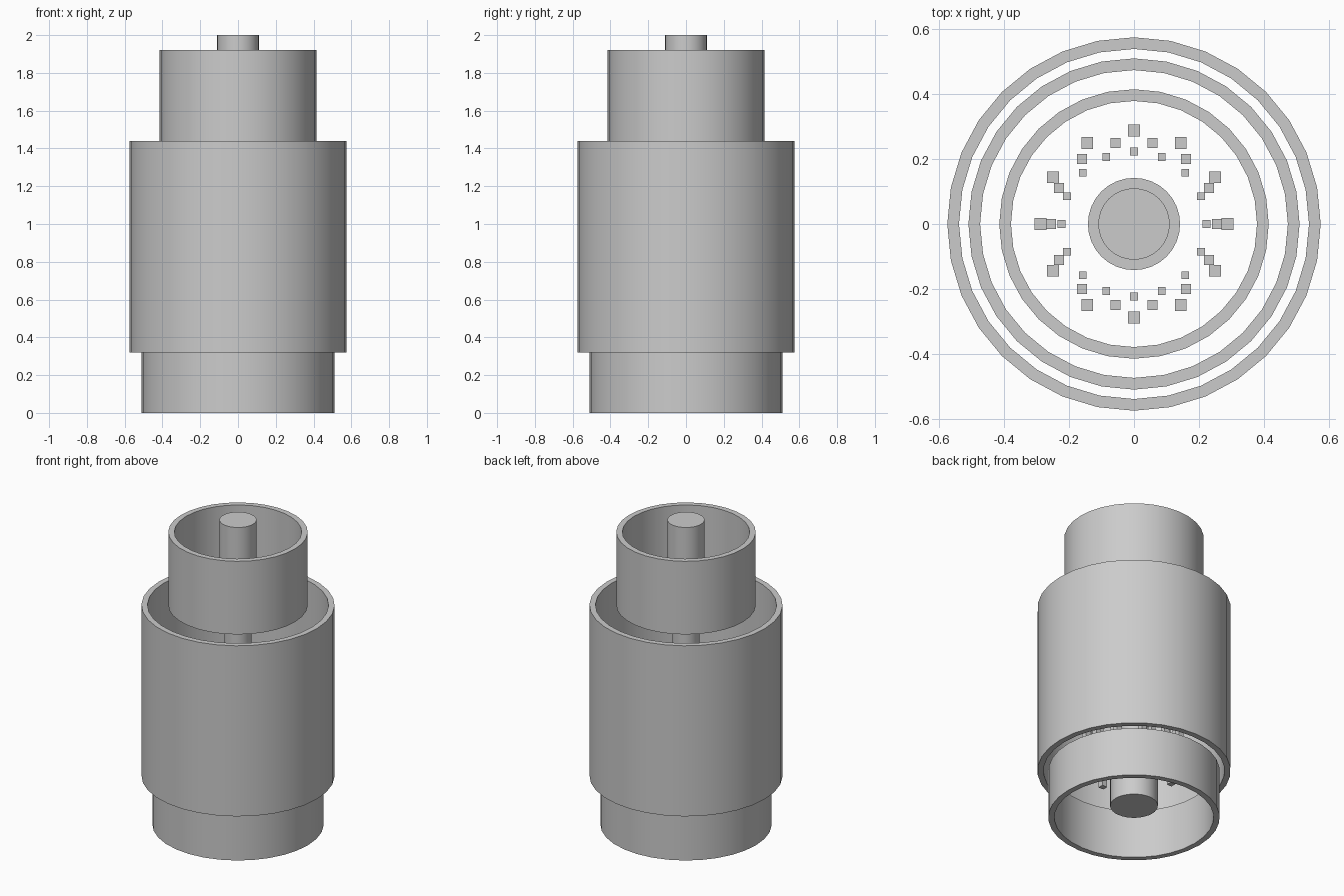
import bpy, bmesh, math
from mathutils import Matrix

cube = bpy.data.objects.get("Cube")
if cube:
    bpy.data.objects.remove(cube, do_unlink=True)

grey = bpy.data.materials.new("plain_grey")
grey.use_nodes = True
COLOUR = (0.6, 0.6, 0.6, 1)
grey.diffuse_color = COLOUR
grey.node_tree.nodes["Principled BSDF"].inputs["Base Color"].default_value = COLOUR

SIDES = 32
WALL = 0.036


def finish(name, bm, smooth=True):
    bmesh.ops.recalc_face_normals(bm, faces=bm.faces)
    mesh = bpy.data.meshes.new(name)
    bm.to_mesh(mesh)
    bm.free()
    mesh.materials.append(grey)
    obj = bpy.data.objects.new(name, mesh)
    bpy.context.collection.objects.link(obj)
    if smooth:
        bpy.ops.object.select_all(action="DESELECT")
        obj.select_set(True)
        bpy.context.view_layer.objects.active = obj
        bpy.ops.object.shade_smooth_by_angle(angle=math.radians(30))
    return obj


def tube(name, radius, bottom, top):
    """Open pipe: a rectangular wall section spun around z."""
    bm = bmesh.new()
    inner = radius - WALL
    section = [(inner, bottom), (radius, bottom), (radius, top), (inner, top)]
    verts = [bm.verts.new((r, 0, z)) for r, z in section]
    edges = [bm.edges.new((verts[i], verts[i - 1])) for i in range(len(verts))]
    bmesh.ops.spin(bm, geom=verts + edges, cent=(0, 0, 0), axis=(0, 0, 1),
                   angle=math.tau, steps=SIDES)
    bmesh.ops.remove_doubles(bm, verts=bm.verts, dist=0.0001)
    return finish(name, bm)


def rod(name, radius, bottom, top):
    bm = bmesh.new()
    bmesh.ops.create_cone(bm, cap_ends=True, segments=SIDES, radius1=radius,
                          radius2=radius, depth=top - bottom,
                          matrix=Matrix.Translation((0, 0, (top + bottom) / 2)))
    return finish(name, bm)


def blade_ring(name, count, radius, width, bottom, top):
    """Circle of upright square bars, all kept square to the axes."""
    bm = bmesh.new()
    for i in range(count):
        a = math.tau * i / count
        place = Matrix.Translation((radius * math.cos(a), radius * math.sin(a),
                                    (bottom + top) / 2))
        size = Matrix.Diagonal((width, width, top - bottom, 1))
        bmesh.ops.create_cube(bm, size=1, matrix=place @ size)
    return finish(name, bm, smooth=False)


# Three open casings stacked end to end
tube("lower_casing", 0.51, 0, 0.32)
tube("middle_casing", 0.575, 0.32, 1.44)
tube("upper_casing", 0.415, 1.44, 1.92)

# Central hub, shaft and tail rod
rod("lower_hub", 0.142, 0.08, 0.40)
rod("shaft", 0.08, 0.40, 1.52)
rod("upper_rod", 0.11, 1.52, 2.0)

# Rings of small bars, shrinking upwards inside the middle casing
blade_ring("lower_blades", 12, 0.288, 0.036, 0.335, 0.56)
blade_ring("middle_blades", 14, 0.256, 0.031, 0.58, 0.76)
blade_ring("upper_blades", 16, 0.223, 0.024, 0.78, 0.94)
